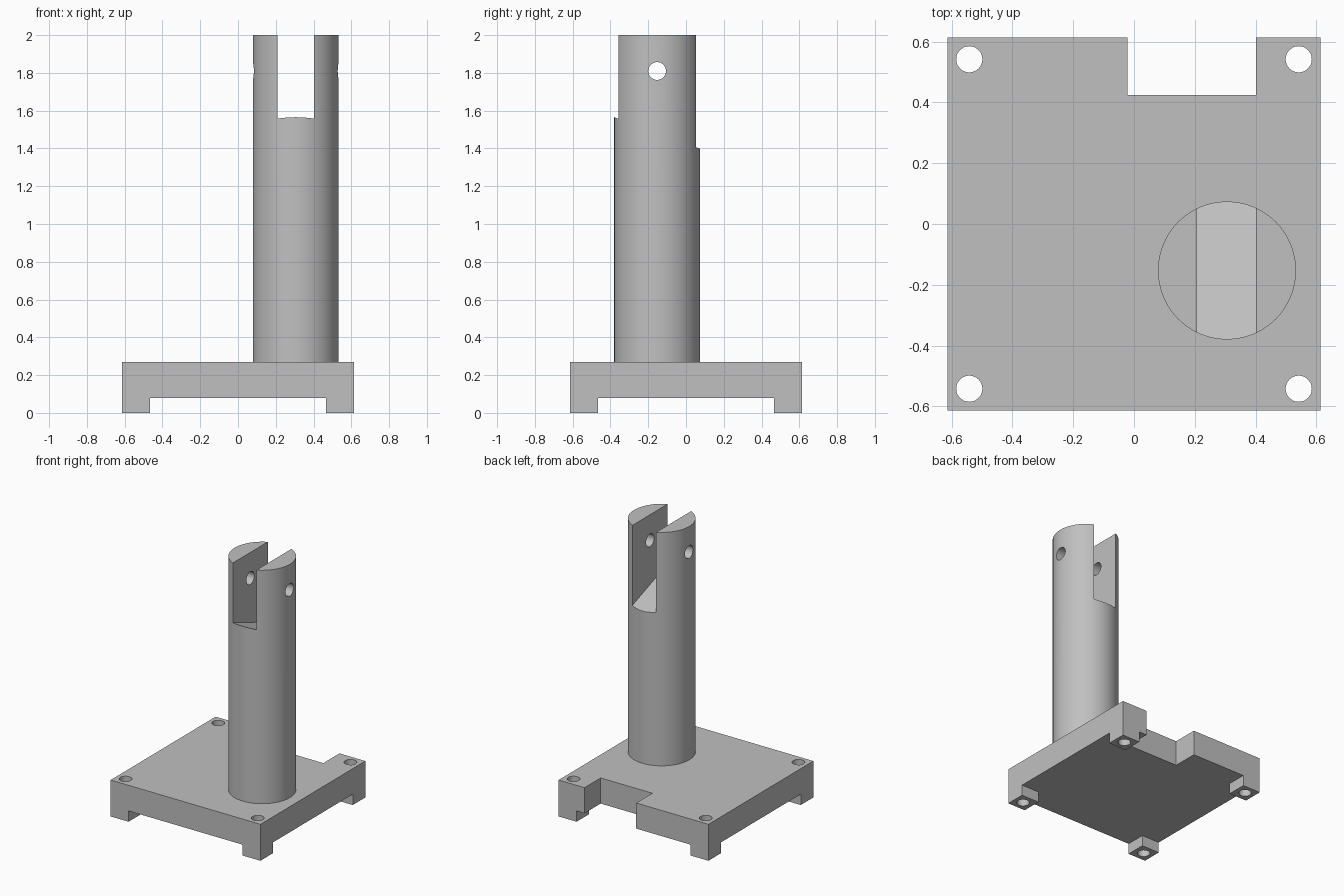
import bpy
import bmesh
import math
from mathutils import Matrix, Vector

default = bpy.data.objects.get("Cube")
if default:
    bpy.data.objects.remove(default, do_unlink=True)

grey = bpy.data.materials.new("plain grey")
grey.use_nodes = True
grey.diffuse_color = (0.53, 0.53, 0.53, 1)
grey.node_tree.nodes["Principled BSDF"].inputs["Base Color"].default_value = (0.53, 0.53, 0.53, 1)


def finish(bm, name):
    bmesh.ops.recalc_face_normals(bm, faces=bm.faces)
    mesh = bpy.data.meshes.new(name)
    bm.to_mesh(mesh)
    bm.free()
    mesh.materials.append(grey)
    obj = bpy.data.objects.new(name, mesh)
    bpy.context.collection.objects.link(obj)
    return obj


def box(name, low, high):
    low, high = Vector(low), Vector(high)
    bm = bmesh.new()
    bmesh.ops.create_cube(bm, size=1, matrix=Matrix.Translation((low + high) / 2)
                          @ Matrix.Diagonal((high - low).to_4d()))
    return finish(bm, name)


def cylinder(name, center, radius, depth, sides, axis="Z"):
    turn = Matrix.Rotation(math.pi / 2, 4, "Y") if axis == "X" else Matrix()
    bm = bmesh.new()
    bmesh.ops.create_cone(bm, cap_ends=True, segments=sides, radius1=radius, radius2=radius,
                          depth=depth, matrix=Matrix.Translation(center) @ turn)
    return finish(bm, name)


def prism(name, outline, x0, x1):
    """Extrude a (y, z) outline from x0 to x1."""
    bm = bmesh.new()
    face = bm.faces.new([bm.verts.new((x0, y, z)) for y, z in outline])
    out = bmesh.ops.extrude_face_region(bm, geom=[face])
    verts = [v for v in out["geom"] if isinstance(v, bmesh.types.BMVert)]
    bmesh.ops.translate(bm, verts=verts, vec=(x1 - x0, 0, 0))
    return finish(bm, name)


def combine(target, tool, operation="DIFFERENCE"):
    mod = target.modifiers.new("cut", "BOOLEAN")
    mod.operation = operation
    mod.solver = "EXACT"
    mod.object = tool
    bpy.context.view_layer.objects.active = target
    bpy.ops.object.modifier_apply(modifier=mod.name)
    bpy.data.objects.remove(tool, do_unlink=True)


HALF, INNER, TOP = 0.614, 0.467, 0.27

# Base plate: hollow a cross underneath to leave four corner feet
base = box("base_plate", (-HALF, -HALF, 0), (HALF, HALF, TOP))
combine(base, box("gap_x", (-INNER, -1, -0.1), (INNER, 1, 0.08)))
combine(base, box("gap_y", (-1, -INNER, -0.1), (1, INNER, 0.08)))

# Notch in the back edge
combine(base, box("notch", (-0.022, 0.425, -0.1), (0.402, 1, 0.5)))

# Corner screw holes
for sx in (-1, 1):
    for sy in (-1, 1):
        combine(base, cylinder("screw_hole", (sx * 0.542, sy * 0.542, 0.15), 0.043, 0.6, 48))

# Post with a sloping-floored slot and a cross pin hole
px, py, pr = 0.306, -0.153, 0.227
post = cylinder("slotted_post", (px, py, (TOP + 2) / 2), pr, 2 - TOP, 96)
combine(post, prism("slot", [(py - 0.3, 1.592), (py + 0.3, 1.372), (py + 0.3, 2.2), (py - 0.3, 2.2)],
                    0.208, 0.402))
combine(post, cylinder("pin_hole", (px, py, 1.81), 0.047, 0.8, 48, "X"))

# Smooth the round walls, keep the cut edges sharp
bpy.ops.object.select_all(action="DESELECT")
for obj in (base, post):
    obj.select_set(True)
bpy.context.view_layer.objects.active = post
bpy.ops.object.shade_smooth_by_angle(angle=math.radians(30))
